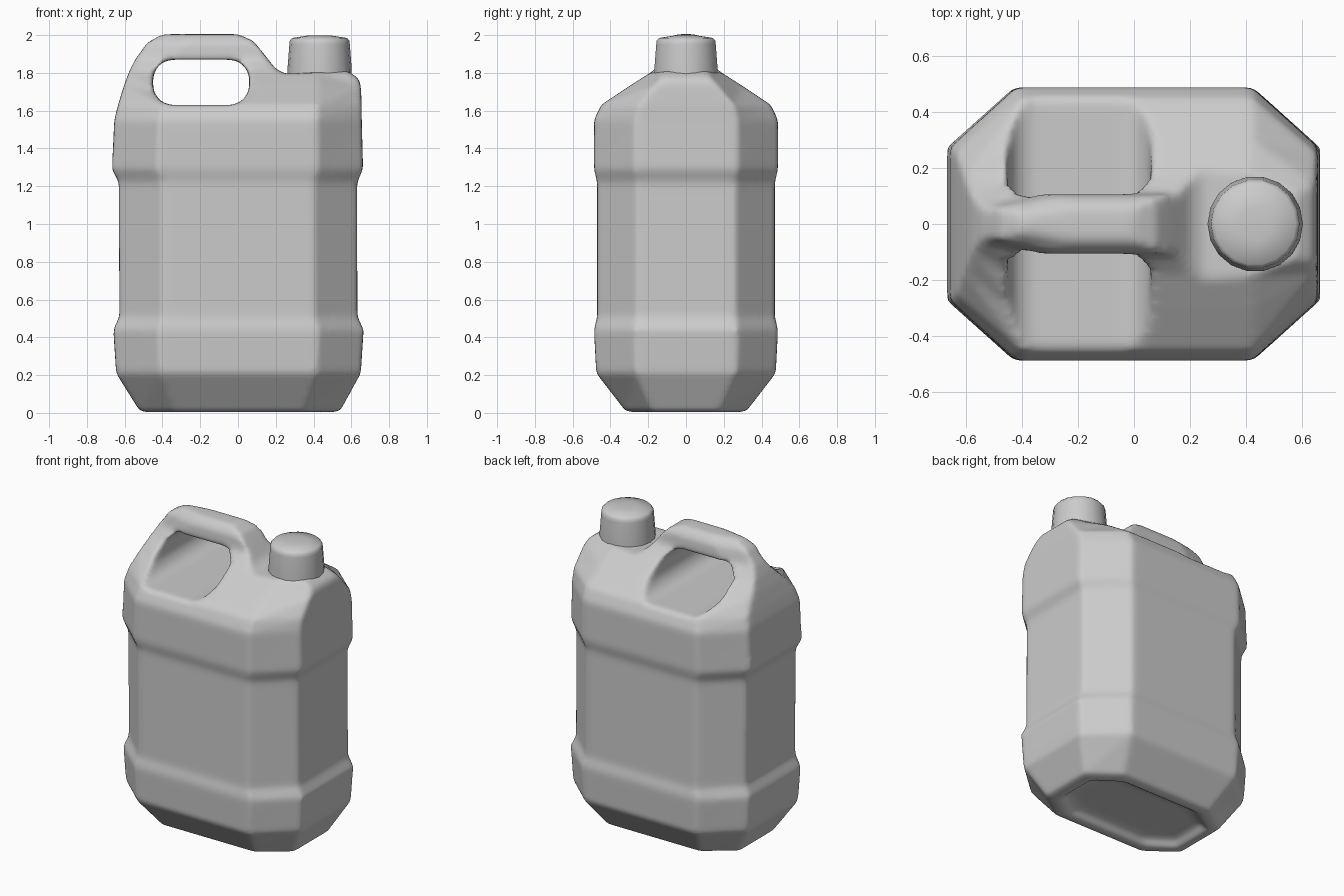
import bpy
import bmesh
from math import cos, sin, pi

cube = bpy.data.objects.get("Cube")
if cube:
    bpy.data.objects.remove(cube, do_unlink=True)

plastic = bpy.data.materials.new("grey plastic")
plastic.use_nodes = True
colour = (0.6, 0.6, 0.6, 1)
plastic.diffuse_color = colour
plastic.node_tree.nodes["Principled BSDF"].inputs["Base Color"].default_value = colour


def loft(name, rings):
    """Closed skin through rings that have equal point counts."""
    bm = bmesh.new()
    loops = [[bm.verts.new(p) for p in ring] for ring in rings]
    count = len(loops[0])
    for low, high in zip(loops, loops[1:]):
        for i in range(count):
            j = (i + 1) % count
            bm.faces.new((low[i], low[j], high[j], high[i]))
    bm.faces.new(loops[0][::-1])
    bm.faces.new(loops[-1])
    bmesh.ops.recalc_face_normals(bm, faces=bm.faces)
    mesh = bpy.data.meshes.new(name)
    bm.to_mesh(mesh)
    bm.free()
    mesh.materials.append(plastic)
    obj = bpy.data.objects.new(name, mesh)
    bpy.context.collection.objects.link(obj)
    return obj


def octagon(z, left, right, depth):
    """Rectangle with cut corners that scale with its size."""
    mid, half = (left + right) / 2, (right - left) / 2
    a, b = half * 0.64, depth * 0.56
    quarter = [(half, b), (a, depth)]
    pts = quarter + [(-x, y) for x, y in quarter[::-1]]
    pts += [(-x, -y) for x, y in pts]
    return [(mid + x, y, z) for x, y in pts]


def cut(target, name, outline, depth):
    """Cut an outline in the front plane right through the target."""
    cutter = loft(name, [[(x, y, z) for x, z in outline] for y in (-depth, depth)])
    cutter.hide_render = True
    cutter.display_type = 'WIRE'
    cutter.hide_set(True)
    mod = target.modifiers.new(name, 'BOOLEAN')
    mod.operation = 'DIFFERENCE'
    mod.solver = 'EXACT'
    mod.object = cutter


# Container: recessed base, two raised bands, sloping shoulders, handle ridge
body = loft("container_body", [octagon(*r) for r in (
    (0.05, -0.38, 0.38, 0.19),
    (0.04, -0.43, 0.43, 0.23),
    (0.0, -0.46, 0.47, 0.26),
    (0.01, -0.52, 0.54, 0.32),
    (0.21, -0.645, 0.65, 0.475),
    (0.44, -0.66, 0.665, 0.487),
    (0.51, -0.628, 0.632, 0.47),
    (1.22, -0.63, 0.63, 0.47),
    (1.29, -0.667, 0.662, 0.487),
    (1.55, -0.655, 0.655, 0.487),
    (1.63, -0.635, 0.655, 0.45),
    (1.73, -0.605, 0.65, 0.3),
    (1.81, -0.575, 0.63, 0.175),
    (1.87, -0.545, 0.6, 0.11),
    (1.96, -0.48, 0.6, 0.1),
    (2.005, -0.4, 0.6, 0.06),
)])

# Grip opening, a rounded rectangle
opening = []
radius = 0.105
for cx, cz, start in ((-0.045, 1.765, 0), (-0.345, 1.765, 1),
                      (-0.345, 1.735, 2), (-0.045, 1.735, 3)):
    for step in range(7):
        t = (start + step / 6) * pi / 2
        opening.append((cx + radius * cos(t), cz + radius * sin(t)))
cut(body, "grip_opening", opening, 0.7)

# Space between the handle and the spout
cut(body, "spout_clearance", [
    (0, 2.1), (0.01, 2.0), (0.08, 1.97), (0.13, 1.91), (0.2, 1.82),
    (0.25, 1.795), (0.58, 1.81), (0.7, 1.73), (0.9, 1.73), (0.9, 2.1)], 0.7)

# Blow-moulded softness over all edges
remesh = body.modifiers.new("soft skin", 'REMESH')
remesh.mode = 'VOXEL'
remesh.voxel_size = 0.017
remesh.use_smooth_shade = True
smooth = body.modifiers.new("soft edges", 'SMOOTH')
smooth.factor = 0.5
smooth.iterations = 7

# Spout with a closed, slightly domed top
sides = 18
spout = loft("spout", [
    [(0.432 + r * cos(2 * pi * i / sides), r * sin(2 * pi * i / sides), z)
     for i in range(sides)]
    for r, z in ((0.17, 1.72), (0.17, 1.82), (0.16, 1.95),
                 (0.158, 1.97), (0.145, 1.985), (0.06, 1.998))])
bpy.ops.object.select_all(action='DESELECT')
spout.select_set(True)
bpy.context.view_layer.objects.active = spout
bpy.ops.object.shade_smooth_by_angle(angle=pi / 4)
